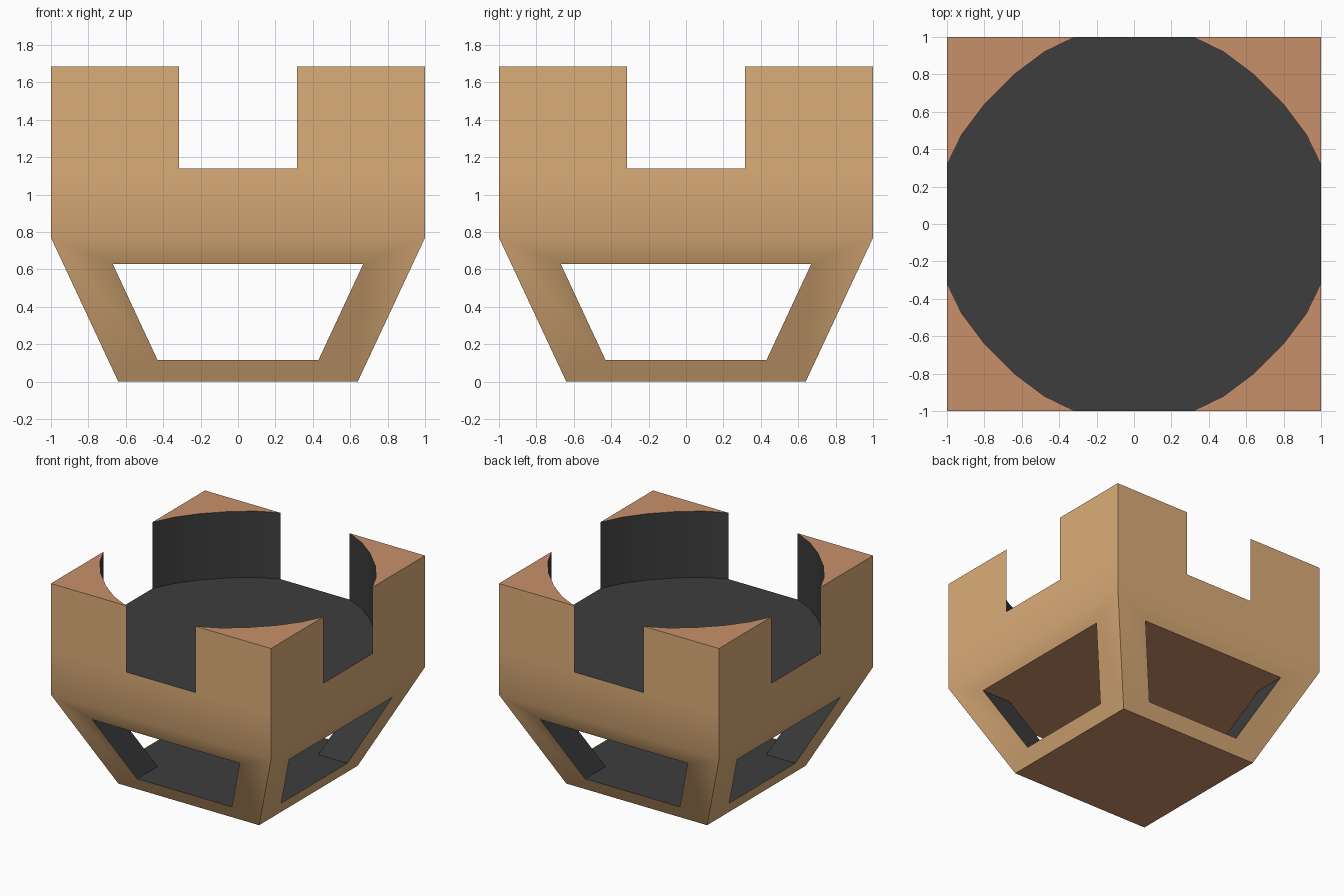
import bpy, bmesh, math
from mathutils import Matrix, Vector

if "Cube" in bpy.data.objects:
    bpy.data.objects.remove(bpy.data.objects["Cube"])

# Key heights and half widths
Z_SILL, Z_HEAD, Z_BEND, Z_FLOOR, Z_TOP = 0.115, 0.63, 0.77, 1.14, 1.685
BASE, FULL = 0.64, 1.0
WIN_LOW, WIN_HIGH, NOTCH = 0.43, 0.67, 0.315
# Rounded pocket wall across one corner
ARC = [(NOTCH, -1), (0.48, -0.92), (0.64, -0.80), (0.80, -0.64), (0.92, -0.48), (1, -NOTCH)]
TAN, CLAY, DARK = 0, 1, 2


def outer(z):
    """Half width of the tapered lower part at height z."""
    return BASE + (FULL - BASE) * z / Z_BEND


bm = bmesh.new()
quarter = [Matrix.Rotation(i * math.pi / 2, 3, 'Z') for i in range(4)]


def face(points, material, rot=Matrix.Identity(3)):
    f = bm.faces.new([bm.verts.new(rot @ Vector(p)) for p in points])
    f.material_index = material


def level(points, z, material):
    """Flat face made from an outline repeated around the four sides."""
    face([r @ Vector((x, y, z)) for r in quarter for x, y in points], material)


ys, yh = -outer(Z_SILL), -outer(Z_HEAD)
for r in quarter:
    # Tapered frame around the window
    rim = [(-BASE, -BASE, 0), (BASE, -BASE, 0), (1, -1, Z_BEND), (-1, -1, Z_BEND)]
    win = [(-WIN_LOW, ys, Z_SILL), (WIN_LOW, ys, Z_SILL),
           (WIN_HIGH, yh, Z_HEAD), (-WIN_HIGH, yh, Z_HEAD)]
    for i in range(4):
        j = (i + 1) % 4
        face([rim[i], rim[j], win[j], win[i]], TAN, r)
    # Upright band
    face([(-1, -1, Z_BEND), (1, -1, Z_BEND), (1, -1, Z_FLOOR), (NOTCH, -1, Z_FLOOR),
          (-NOTCH, -1, Z_FLOOR), (-1, -1, Z_FLOOR)], TAN, r)
    for s in (-1, 1):
        # Corner post outside and inner faces of the legs
        face([(s * NOTCH, -1, Z_FLOOR), (s, -1, Z_FLOOR),
              (s, -1, Z_TOP), (s * NOTCH, -1, Z_TOP)], TAN, r)
        face([(s * WIN_LOW, ys, Z_SILL), (s * WIN_LOW, -WIN_LOW, Z_SILL),
              (s * WIN_HIGH, -WIN_HIGH, Z_HEAD), (s * WIN_HIGH, yh, Z_HEAD)], DARK, r)
    # Curved inside and top of the corner post
    for (ax, ay), (bx, by) in zip(ARC, ARC[1:]):
        face([(ax, ay, Z_FLOOR), (bx, by, Z_FLOOR), (bx, by, Z_TOP), (ax, ay, Z_TOP)], DARK, r)
    face([(x, y, Z_TOP) for x, y in ARC] + [(1, -1, Z_TOP)], CLAY, r)

# Underside, window floor, window ceiling and pocket floor
level([(BASE, -BASE)], 0, CLAY)
level([(-WIN_LOW, ys), (WIN_LOW, ys), (WIN_LOW, -WIN_LOW)], Z_SILL, DARK)
level([(-WIN_HIGH, yh), (WIN_HIGH, yh), (WIN_HIGH, -WIN_HIGH)], Z_HEAD, CLAY)
level(ARC, Z_FLOOR, DARK)

bmesh.ops.remove_doubles(bm, verts=bm.verts, dist=0.0005)
bmesh.ops.recalc_face_normals(bm, faces=bm.faces)
mesh = bpy.data.meshes.new("square_holder")
bm.to_mesh(mesh)
bm.free()

# Colours
for name, colour in (("tan", (0.72, 0.42, 0.19, 1)),
                     ("clay", (0.58, 0.28, 0.145, 1)),
                     ("dark_inside", (0.048, 0.048, 0.048, 1))):
    mat = bpy.data.materials.new(name)
    mat.diffuse_color = colour
    mat.use_nodes = True
    mat.node_tree.nodes["Principled BSDF"].inputs["Base Color"].default_value = mat.diffuse_color
    mesh.materials.append(mat)

# Soft bend on the outside, crisp corners elsewhere
holder = bpy.data.objects.new("square_holder", mesh)
bpy.context.collection.objects.link(holder)
bpy.context.view_layer.objects.active = holder
holder.select_set(True)
bpy.ops.object.shade_smooth_by_angle(angle=math.radians(30))
